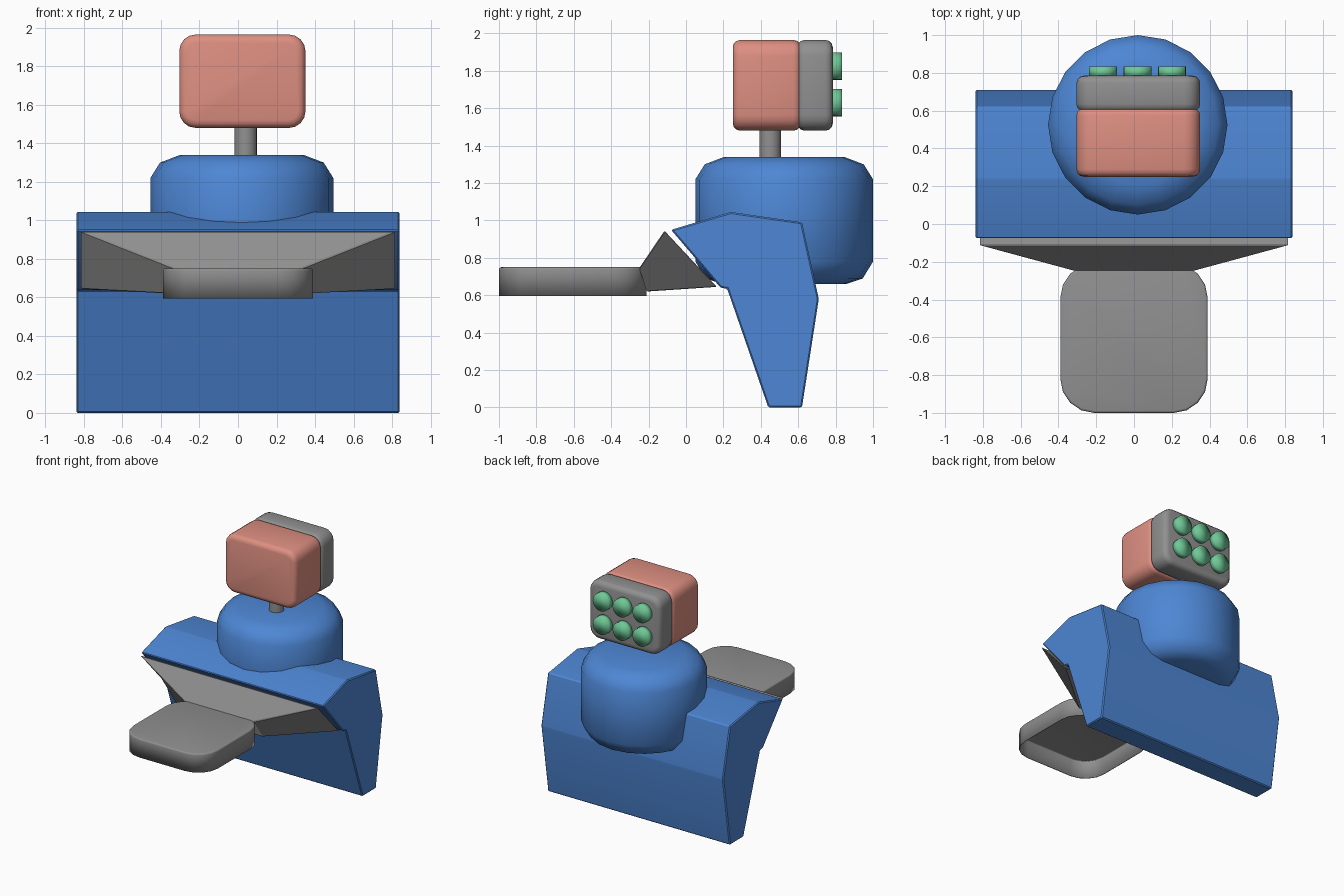
import bpy, bmesh, math
from mathutils import Matrix, Vector

cube = bpy.data.objects.get("Cube")
if cube:
    bpy.data.objects.remove(cube, do_unlink=True)


def material(name, rgb):
    m = bpy.data.materials.new(name)
    m.use_nodes = True
    m.diffuse_color = (*rgb, 1)
    m.node_tree.nodes["Principled BSDF"].inputs["Base Color"].default_value = (*rgb, 1)
    return m


BLUE = material("blue", (0.075, 0.24, 0.66))
GREY = material("grey", (0.28, 0.28, 0.28))
PINK = material("salmon pink", (0.73, 0.275, 0.22))
GREEN = material("mint green", (0.16, 0.58, 0.31))


def finish(name, bm, mat, angle=40):
    bmesh.ops.recalc_face_normals(bm, faces=bm.faces)
    mesh = bpy.data.meshes.new(name)
    bm.to_mesh(mesh)
    bm.free()
    mesh.materials.append(mat)
    obj = bpy.data.objects.new(name, mesh)
    bpy.context.collection.objects.link(obj)
    bpy.ops.object.select_all(action='DESELECT')
    obj.select_set(True)
    bpy.context.view_layer.objects.active = obj
    bpy.ops.object.shade_smooth_by_angle(angle=math.radians(angle))
    return obj


def rounded_box(lo, hi, axis, corner, rim, segments=4):
    """Box with big rounded corners along one axis and small rounded cap rims."""
    lo, hi = Vector(lo), Vector(hi)
    bm = bmesh.new()
    bmesh.ops.create_cube(bm, size=1)
    for v in bm.verts:
        v.co = Vector((lo[i] + hi[i] + 2 * v.co[i] * (hi[i] - lo[i])) / 2 for i in range(3))

    def along(e):
        return abs(e.verts[0].co[axis] - e.verts[1].co[axis]) > 1e-4

    bmesh.ops.bevel(bm, geom=[e for e in bm.edges if along(e)], offset=corner,
                    segments=segments, profile=0.5, affect='EDGES')
    bm.normal_update()
    rims = [e for e in bm.edges if not along(e)]
    bmesh.ops.bevel(bm, geom=rims, offset=rim, segments=3, profile=0.5, affect='EDGES')
    return bm


# Main body: side profile extruded across the width
profile = [(-0.08, 0.95), (0.24, 1.045), (0.62, 0.99), (0.71, 0.58),
           (0.62, 0), (0.44, 0), (0.22, 0.635), (0.185, 0.64)]
bm = bmesh.new()
side = bm.faces.new([bm.verts.new((-0.84, y, z)) for y, z in profile])
ext = bmesh.ops.extrude_face_region(bm, geom=[side])
for v in ext["geom"]:
    if isinstance(v, bmesh.types.BMVert):
        v.co.x = 0.84
bmesh.ops.recalc_face_normals(bm, faces=bm.faces)
bmesh.ops.bevel(bm, geom=bm.edges[:], offset=0.008, segments=1, affect='EDGES')
finish("body", bm, BLUE, 30)

# Rounded drum set into the back of the body
bm = bmesh.new()
outline = [(0, 0.66), (0.33, 0.66), (0.42, 0.69), (0.475, 0.78),
           (0.475, 1.22), (0.425, 1.3), (0.32, 1.34), (0, 1.34)]
verts = [bm.verts.new((r, 0, z)) for r, z in outline]
edges = [bm.edges.new(pair) for pair in zip(verts, verts[1:])]
bmesh.ops.spin(bm, geom=verts + edges, cent=(0, 0, 0), axis=(0, 0, 1),
               angle=math.tau, steps=20)
bmesh.ops.remove_doubles(bm, verts=bm.verts, dist=0.001)
bmesh.ops.translate(bm, verts=bm.verts, vec=(0.02, 0.525, 0))
finish("drum", bm, BLUE, 60)

# Tapering chute on the front: wide slanted back, small front mouth
bm = bmesh.new()
rings = [[(0.82, -0.115, 0.945), (0.82, 0.165, 0.645)],
         [(0.31, -0.25, 0.745), (0.37, -0.21, 0.62)]]
loops = []
for (xt, yt, zt), (xb, yb, zb) in rings:
    loops.append([bm.verts.new(p) for p in
                  ((-xt, yt, zt), (xt, yt, zt), (xb, yb, zb), (-xb, yb, zb))])
for i in range(4):
    j = (i + 1) % 4
    bm.faces.new((loops[0][i], loops[0][j], loops[1][j], loops[1][i]))
bm.faces.new(loops[0])
bm.faces.new(loops[1])
bmesh.ops.recalc_face_normals(bm, faces=bm.faces)
bmesh.ops.bevel(bm, geom=bm.edges[:], offset=0.006, segments=1, affect='EDGES')
finish("chute", bm, GREY, 20)

# Tray: rounded slab, hollow underneath
bm = rounded_box((-0.39, -1, 0.58), (0.39, -0.21, 0.75), 2, 0.18, 0.012)
bmesh.ops.bisect_plane(bm, geom=bm.verts[:] + bm.edges[:] + bm.faces[:],
                       plane_co=(0, 0, 0.595), plane_no=(0, 0, 1), clear_inner=True)
tray = finish("tray", bm, GREY)
shell = tray.modifiers.new("thin wall", 'SOLIDIFY')
shell.thickness = 0.006
shell.offset = -1

# Neck
bm = bmesh.new()
bmesh.ops.create_cone(bm, cap_ends=True, segments=20, radius1=0.058, radius2=0.058,
                      depth=0.26, matrix=Matrix.Translation((0.04, 0.45, 1.4)))
finish("neck", bm, GREY)

# Head and its back panel
bm = rounded_box((-0.305, 0.25, 1.48), (0.35, 0.615, 1.965), 1, 0.085, 0.04)
finish("head", bm, PINK, 50)
bm = rounded_box((-0.305, 0.595, 1.48), (0.35, 0.785, 1.965), 1, 0.085, 0.04)
finish("head_back_panel", bm, GREY, 50)

# Two rows of round buttons, softly shaded over the rim
for row, z in enumerate((1.63, 1.825)):
    for col, x in enumerate((-0.165, 0.018, 0.201)):
        bm = bmesh.new()
        place = Matrix.Translation((x, 0.805, z)) @ Matrix.Rotation(math.pi / 2, 4, 'X')
        bmesh.ops.create_cone(bm, cap_ends=True, segments=20, radius1=0.074,
                              radius2=0.074, depth=0.06, matrix=place)
        finish(f"button_{row + 1}_{col + 1}", bm, GREEN, 120)
